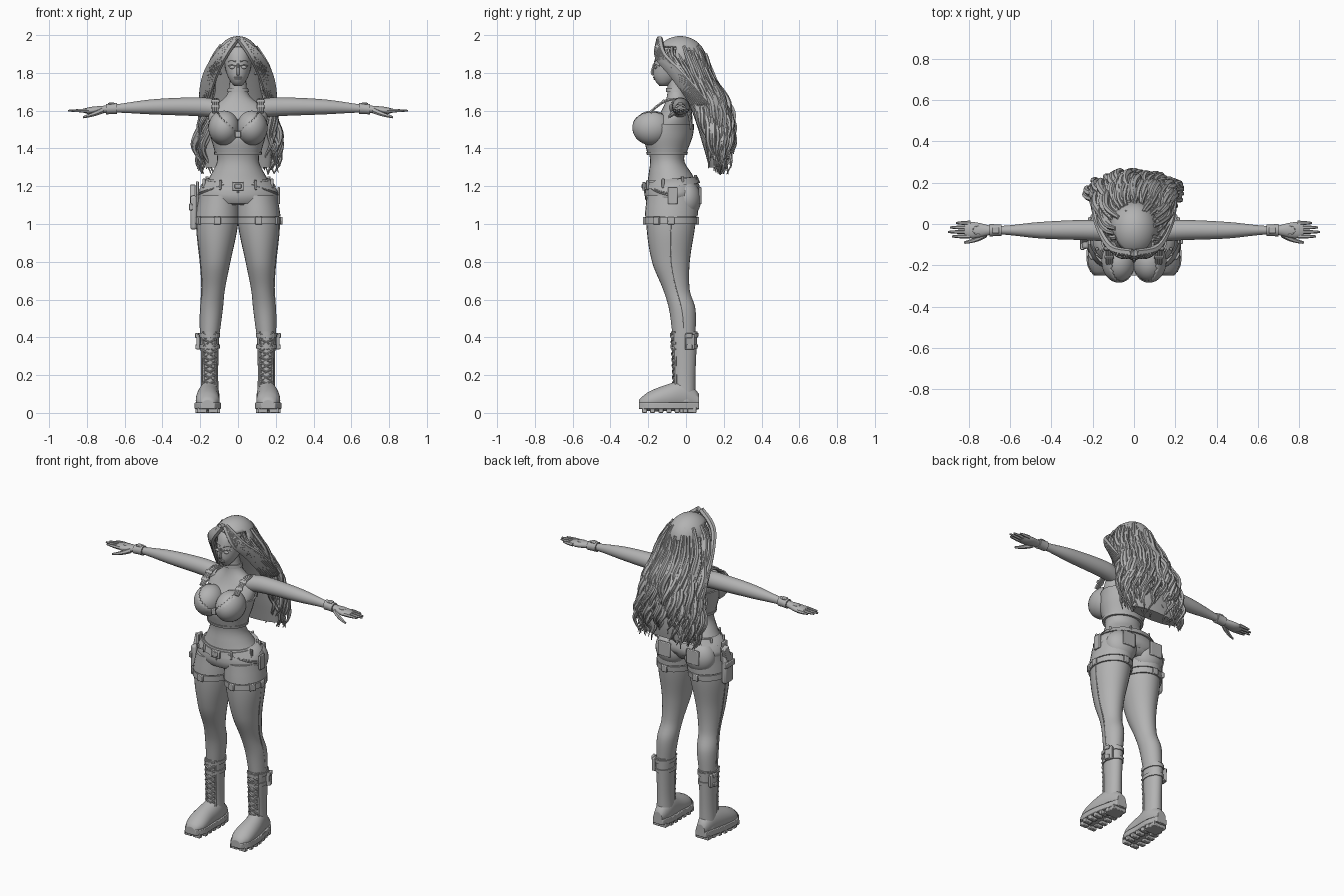
import bpy, bmesh, math, random
from math import sin, cos, pi, tau
from mathutils import Matrix, Vector, Euler

random.seed(4)
if "Cube" in bpy.data.objects:
    bpy.data.objects.remove(bpy.data.objects["Cube"])

GREY = bpy.data.materials.new("clay grey")
GREY.use_nodes = True
GREY.diffuse_color = (.45, .45, .45, 1)
GREY.node_tree.nodes["Principled BSDF"].inputs["Base Color"].default_value = GREY.diffuse_color

# Directions around a cross-section, and the axis a form runs along
FRONT, OUTER, BACK = -pi / 2, 0, pi / 2
ALONG_X, ALONG_Y, ALONG_Z = 0, 1, 2

# Cross-sections: position along the form, centre (two axes), radius (two axes)
TORSO = [(1.1, 0, -.07, .16, .11), (1.15, 0, -.07, .21, .14), (1.25, 0, -.08, .15, .12),
         (1.34, 0, -.1, .11, .09), (1.48, 0, -.09, .14, .12), (1.6, 0, -.05, .15, .08),
         (1.68, 0, -.05, .06, .05), (1.78, 0, -.06, .04, .04)]
LEG = [(.4, .15, -.01, .05, .06), (.55, .14, -.02, .06, .07), (.65, .13, -.05, .06, .07),
       (.8, .12, -.08, .08, .1), (1, .11, -.08, .11, .13), (1.15, .1, -.07, .1, .13)]
ARM = [(.1, -.04, 1.61, .05, .05), (.2, -.03, 1.62, .05, .05), (.45, -.03, 1.62, .04, .04),
       (.67, -.03, 1.61, .02, .02), (.78, -.03, 1.6, .04, .02), (.82, -.03, 1.6, .03, .01)]
HEAD = [(1.73, 0, -.12, .02, .02), (1.77, 0, -.1, .05, .07), (1.84, 0, -.07, .07, .1),
        (1.92, 0, -.06, .07, .09), (1.97, 0, -.05, .04, .05)]
BOOT = [(.06, .15, -.01, .05, .06), (.2, .15, -.01, .045, .06), (.43, .15, -.01, .05, .07)]
FOOT = [(-.25, .16, .05, .03, .02), (-.2, .16, .06, .06, .05), (-.1, .16, .08, .06, .07),
        (0, .15, .09, .05, .08), (.07, .15, .06, .03, .04)]
HAIR = [(1.24, 0, .17, .2, .04), (1.4, 0, .16, .22, .08), (1.6, 0, .12, .19, .11),
        (1.8, 0, .02, .16, .11), (1.9, 0, -.03, .12, .13), (1.96, 0, -.03, .08, .09)]


def steps(first, last, count):
    return [first + (last - first) * i / (count - 1) for i in range(count)]


def section(stations, level):
    """Smoothly blended centre and radii at a level."""
    last = len(stations) - 1
    i = next((k for k in range(last) if level <= stations[k + 1][0]), last - 1)
    before, a, b, after = (Vector(stations[min(max(k, 0), last)]) for k in range(i - 1, i + 3))
    span = b[0] - a[0]
    f = min(max((level - a[0]) / span, 0), 1)
    g = 1 - f
    leave = (b - before) * (span / (b[0] - before[0]))
    arrive = (after - a) * (span / (after[0] - a[0]))
    return (a * (1 + 2 * f) * g * g + leave * f * g * g + b * (1 + 2 * g) * f * f - arrive * f * f * g)[1:]


def spot(stations, level, angle, gap=0):
    """Point on an upright form, and the turn that faces a plate outwards there."""
    cx, cy, rx, ry = section(stations, level)
    point = Vector((cx + (rx + gap) * cos(angle), cy + (ry + gap) * sin(angle), level))
    return point, math.atan2(sin(angle) * rx, cos(angle) * ry) - pi / 2


def path(stations, levels, angles, gap=0):
    return [spot(stations, z, a, gap)[0] for z, a in zip(levels, angles)]


def finish(obj, mirror=False, bevel=0, solid=0):
    if solid:
        obj.modifiers.new("Solidify", 'SOLIDIFY').thickness = solid
    if bevel:
        rounding = obj.modifiers.new("Bevel", 'BEVEL')
        rounding.width, rounding.segments = bevel, 2
    if mirror:
        obj.modifiers.new("Mirror", 'MIRROR').use_mirror_merge = False
    obj.data.materials.append(GREY)
    bpy.ops.object.select_all(action='DESELECT')
    obj.select_set(True)
    bpy.context.view_layer.objects.active = obj
    if obj.type == 'CURVE':
        bpy.ops.object.convert(target='MESH')
    bpy.ops.object.shade_smooth_by_angle(angle=math.radians(55))


def add_object(name, data, **options):
    obj = bpy.data.objects.new(name, data)
    bpy.context.collection.objects.link(obj)
    finish(obj, **options)


def add_bmesh(name, bm, **options):
    bmesh.ops.recalc_face_normals(bm, faces=bm.faces)
    mesh = bpy.data.meshes.new(name)
    bm.to_mesh(mesh)
    bm.free()
    add_object(name, mesh, **options)


def shell(name, stations, low, high, grow=0, axis=ALONG_Z, tilt=0, scale=1, sides=28, **options):
    """Skin the part of a form between two levels, grown outwards, with closed lips."""
    bm = bmesh.new()
    levels = steps(low, high, max(2, round((high - low) * 50)))
    loops = []
    for level, inset in [(low, .85)] + [(z, 1) for z in levels] + [(high, .85)]:
        ca, cb, ra, rb = section(stations, level)
        loop = []
        for i in range(sides):
            u = (ra * scale + grow) * inset * cos(tau * i / sides)
            v = (rb * scale + grow) * inset * sin(tau * i / sides)
            place = [ca + u, cb + v]
            place.insert(axis, level + tilt * v)
            loop.append(bm.verts.new(place))
        loops.append(loop)
    for p, q in zip(loops, loops[1:]):
        for i in range(sides):
            j = (i + 1) % sides
            bm.faces.new((p[i], p[j], q[j], q[i]))
    bm.faces.new(loops[0])
    bm.faces.new(loops[-1])
    add_bmesh(name, bm, **options)


def ball(name, place, size, keep=None, **options):
    bm = bmesh.new()
    matrix = Matrix.LocRotScale(Vector(place), None, Vector(size))
    bmesh.ops.create_uvsphere(bm, u_segments=32, v_segments=20, radius=1, matrix=matrix)
    if keep:
        bmesh.ops.delete(bm, geom=[v for v in bm.verts if not keep(v.co)], context='VERTS')
    add_bmesh(name, bm, **options)


def plates(name, spots, size, lean=0, bevel=.004, **options):
    """Rounded boxes at (place, turn) spots; size is width, depth, height."""
    bm = bmesh.new()
    for place, turn in spots:
        matrix = Matrix.LocRotScale(Vector(place), Euler((lean, 0, turn)), Vector(size))
        bmesh.ops.create_cube(bm, size=1, matrix=matrix)
    add_bmesh(name, bm, bevel=bevel, **options)


def tubes(name, strands, resolution=3, **options):
    """Sweep round tubes; each strand is (points, radius or list of radii)."""
    curve = bpy.data.curves.new(name, 'CURVE')
    curve.dimensions, curve.bevel_depth, curve.bevel_resolution = '3D', 1, 1
    curve.use_fill_caps, curve.resolution_u = True, resolution
    for points, radii in strands:
        spline = curve.splines.new('NURBS')
        spline.points.add(len(points) - 1)
        for i, (knot, place) in enumerate(zip(spline.points, points)):
            knot.co = (*place, 1)
            knot.radius = radii[i] if isinstance(radii, list) else radii
        spline.order_u, spline.use_endpoint_u = min(4, len(points)), True
    add_object(name, curve, **options)


# Body
shell("torso", TORSO, 1.1, 1.78)
shell("legs", LEG, .4, 1.15, mirror=True)
shell("arms", ARM, .1, .82, axis=ALONG_X, mirror=True)
ball("buttocks", (.1, 0, 1.13), (.1, .08, .1), mirror=True)
ball("breasts", (.073, -.18, 1.51), (.08, .1, .09), mirror=True)
seam = steps(.45, 1, 9)
tubes("leg_side_seams", [(path(LEG, seam, [OUTER] * 9), .003)], mirror=True)

# Hands and gloves
fingers = [([(.72, -.05, 1.6), (.76, -.08, 1.58), (.82, -.09, 1.565)], [.016, .013, .006])]
for y, length in zip(steps(-.06, .005, 4), (.08, .1, .09, .06)):
    fingers.append(([(x, y, 1.6) for x in steps(.79, .8 + length, 4)], [.011, .011, .009, .005]))
tubes("fingers", fingers, mirror=True)
shell("glove_cuffs", ARM, .64, .7, grow=.008, axis=ALONG_X, mirror=True)
plates("glove_straps", [((.67, -.03, 1.637), 0)], (.035, .03, .01), mirror=True)
ring = [(.755 + .025 * cos(a), .02 * sin(a) - .03, 1.618) for a in steps(0, tau, 13)]
tubes("glove_rings", [(ring, .003)], mirror=True)

# Head and face
shell("head", HEAD, 1.73, 1.97)
tubes("nose", [([spot(HEAD, z, FRONT, gap)[0] for z, gap in ((1.85, 0), (1.82, .002), (1.8, .012), (1.79, 0))],
                [.006, .008, .011, .008])])
ball("eyes", spot(HEAD, 1.83, FRONT + .45)[0], (.017, .008, .009), mirror=True)
arch = steps(FRONT + .15, FRONT + .8, 3)
tubes("brows_and_lids", [(path(HEAD, (z, z + .012, z), arch), .004) for z in (1.838, 1.86)], mirror=True)
mouth = steps(FRONT - .4, FRONT + .4, 3)
tubes("lips", [(path(HEAD, [z] * 3, mouth, .002), [.002, .007, .002]) for z in (1.767, 1.776)])
shell("choker", TORSO, 1.7, 1.72, grow=.007)

# Cropped top
shell("top_wrap", TORSO, 1.37, 1.53, grow=.009)
shell("top_hem", TORSO, 1.365, 1.38, grow=.014)
ball("top_cups", (.073, -.18, 1.51), (.084, .104, .094), mirror=True, solid=.005,
     keep=lambda c: c.z < 1.49 + c.x)
plates("front_clasp", [((0, -.235, 1.475), 0)], (.03, .03, .035))
straps = [([(x, -.19, 1.59), (x, -.13, 1.65), (x, -.05, 1.68), (x, .02, 1.63), (x - .02, .03, 1.5)], .008)
          for x in steps(.11, .13, 3)]
tubes("shoulder_straps", straps, mirror=True)
plates("strap_buckles", [((.12, -.12, 1.65), 0), ((.12, -.16, 1.62), 0)], (.045, .012, .02),
       lean=-.8, mirror=True)

# Shorts, belt and pockets
shell("shorts_hips", TORSO, 1.12, 1.24, grow=.008, tilt=.08)
shell("shorts_legs", LEG, 1.04, 1.15, grow=.008, mirror=True)
shell("belt", TORSO, 1.2, 1.235, grow=.015, tilt=.12)
plates("belt_buckle", [spot(TORSO, 1.2, FRONT, .015)], (.06, .015, .045))
plates("buckle_plate", [spot(TORSO, 1.2, FRONT, .023)], (.035, .008, .025))
plates("belt_loops", [spot(TORSO, 1.22 + .016 * sin(a), a, .015) for a in steps(FRONT + .5, BACK - .4, 4)],
       (.013, .015, .05), mirror=True)
bend = steps(0, BACK, 6)
tubes("pocket_seams", [(path(TORSO, [1.21 - drop * sin(t) for t in bend], [FRONT + .4 + t * .8 for t in bend], .009),
                        .004) for drop in (.05, .06)], mirror=True)
tubes("fly_seam", [(path(TORSO, steps(1.12, 1.19, 4), [FRONT] * 4, .009), .004)])
plates("side_tabs", [spot(TORSO, 1.15, OUTER, .006)], (.05, .014, .09), mirror=True)
plates("back_pockets", [((.1, .075, 1.15), 0)], (.085, .015, .09), mirror=True)

# Thigh bands and holster
shell("thigh_bands", LEG, 1, 1.035, grow=.009, mirror=True)
plates("thigh_buckles", [spot(LEG, 1.017, a, .009) for a in (FRONT, FRONT + 1, OUTER, BACK)],
       (.036, .016, .04), mirror=True)
plates("holster", [((-.235, -.08, 1.06), 0)], (.035, .08, .18), bevel=.012)
plates("holster_flap", [((-.25, -.08, 1.09), 0)], (.02, .09, .035))
plates("holster_grip", [((-.24, -.06, 1.16), 0)], (.028, .045, .09), lean=-.35)
plates("holster_hanger", [((-.215, -.08, 1.16), 0)], (.015, .045, .13))

# Boots
shell("boot_shafts", BOOT, .06, .43, mirror=True)
shell("boot_feet", FOOT, -.25, .07, axis=ALONG_Y, mirror=True)
for level in (.34, .4):
    shell("boot_strap", BOOT, level, level + .022, grow=.006, mirror=True)
plates("boot_pouches", [spot(BOOT, .375, OUTER + .4, .01)], (.05, .022, .08), mirror=True)
plates("boot_buckles", [spot(BOOT, z, OUTER + .3, .02) for z in (.35, .41)], (.035, .015, .026), mirror=True)
laces, panels = [], []
for way in (-1, 1):
    panels.append((path(BOOT, steps(.12, .43, 6), [FRONT + way * .75] * 6), .007))
    for z in steps(.14, .39, 9):
        across = (FRONT - way * .65, FRONT, FRONT + way * .65)
        laces.append((path(BOOT, steps(z, z + .03, 3), across, .007), .005))
tubes("boot_laces", laces, mirror=True)
tubes("lace_panels", panels, mirror=True)

# Treaded soles follow the outline of the foot
bm = bmesh.new()
edge, lugs = [], []
for y in steps(-.25, .07, 14):
    cx, cz, rx, rz = section(FOOT, y)
    edge.insert(0, bm.verts.new((cx - rx - .006, y, .02)))
    edge.append(bm.verts.new((cx + rx + .006, y, .02)))
extruded = bmesh.ops.extrude_face_region(bm, geom=[bm.faces.new(edge)])["geom"]
bmesh.ops.translate(bm, vec=(0, 0, .035), verts=[v for v in extruded if isinstance(v, bmesh.types.BMVert)])
add_bmesh("boot_soles", bm, mirror=True, bevel=.004)
for y in steps(-.22, .04, 7):
    cx, cz, rx, rz = section(FOOT, y)
    lugs += [((cx + way * (rx - .022), y, .015), 0) for way in (-1, 1)]
plates("sole_lugs", lugs, (.05, .026, .03), mirror=True)
plates("boot_heels", [((.15, .01, .015), 0)], (.09, .09, .03), mirror=True)

# Hair: cap, inner volume, wavy locks and a parted fringe
ball("hair_cap", (0, -.03, 1.865), (.118, .138, .13), solid=.01,
     keep=lambda c: c.z > 1.93 or c.y > -.07 and c.z > 1.78)
shell("hair_volume", HAIR, 1.3, 1.85, scale=.82)
locks = []
for angle in steps(OUTER - .6, pi + .6, 125):
    depth, phase = random.uniform(-.03, .006), random.uniform(0, tau)
    top, tip = random.uniform(1.84, 1.95), random.uniform(1.26, 1.42)
    thick, waves = random.uniform(.009, .015), random.uniform(22, 32)
    points, radii = [], []
    for t in steps(0, 1, 16):
        z = top + (tip - top) * t
        curl, swing = .003 + .022 * t, waves * z + phase
        points.append(spot(HAIR, z, angle + curl * 6 * sin(swing), depth + curl * cos(swing))[0])
        radii.append(thick * min(.7 + .5 * sin(pi * t), 4 * (1.05 - t)))
    locks.append((points, radii))
tubes("hair_locks", locks, resolution=2, mirror=False)

fringe = []
for spread in steps(.6, 1.15, 10):
    fall = steps(0, 1, 9)
    heights = [1.98 - .35 * t for t in fall]
    angles = [FRONT + .08 + 1.4 * spread * math.sqrt(t) for t in fall]
    fringe.append((path(HAIR, heights, angles, .02), [.018 - .014 * t * t for t in fall]))
tubes("parted_fringe", fringe, mirror=True)
